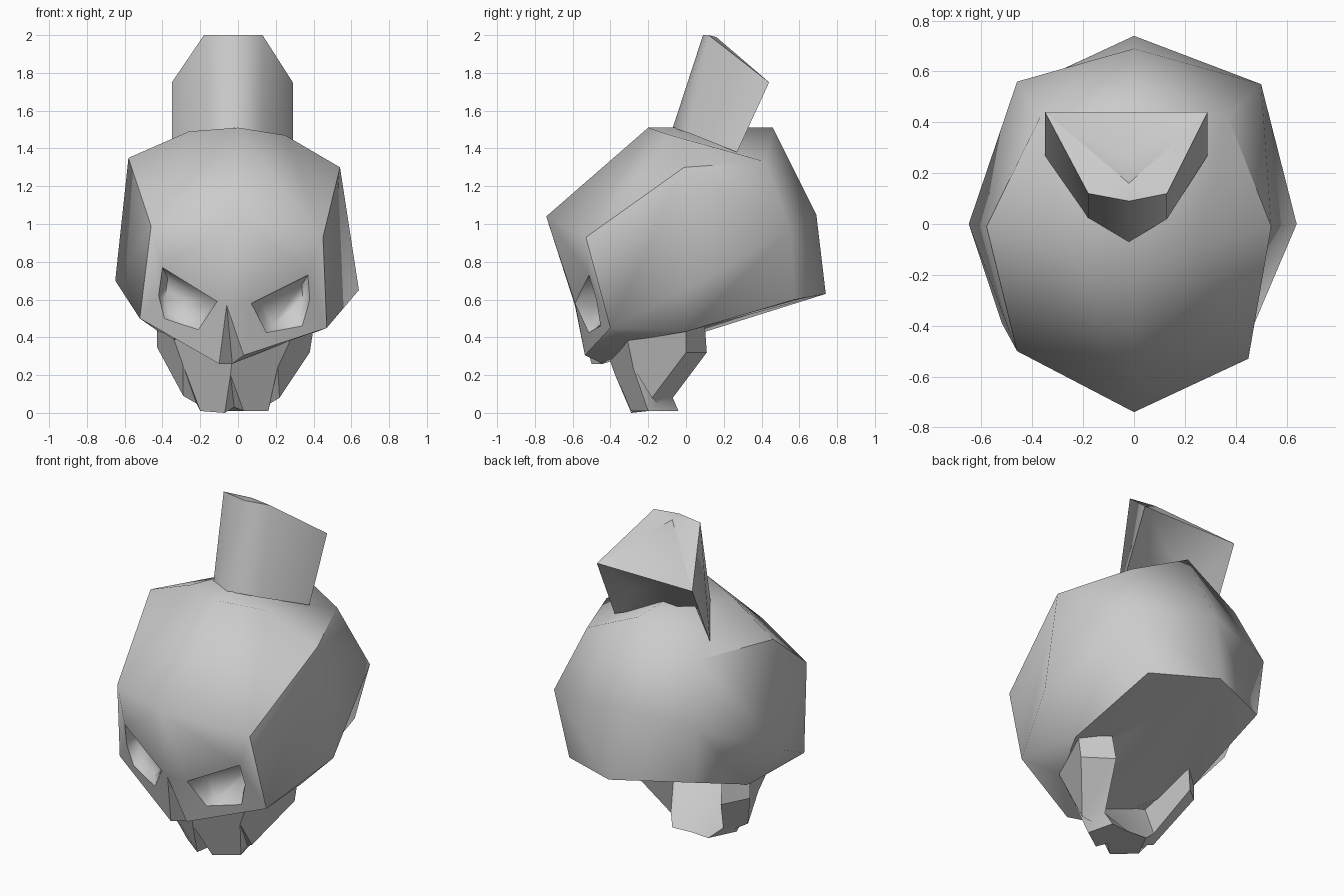
import bpy, bmesh, math

if "Cube" in bpy.data.objects:
    bpy.data.objects.remove(bpy.data.objects["Cube"])

bone = bpy.data.materials.new("bone_grey")
bone.diffuse_color = (0.6, 0.6, 0.6, 1)
bone.use_nodes = True
bone.node_tree.nodes["Principled BSDF"].inputs["Base Color"].default_value = bone.diffuse_color


def swap(n):
    """Name of the opposite-side point."""
    return n[:-1] + {"R": "L", "L": "R"}[n[-1]] if n[-1] in "RL" else n


def build(name, pts, faces, single=(), sharp=(), angle=50):
    """Build a part from named points; faces are mirrored from right to left."""
    bm = bmesh.new()
    v = {k: bm.verts.new(p) for k, p in pts.items()}
    for f in faces:
        n = f.split()
        for loop in (n, [swap(k) for k in reversed(n)]):
            bm.faces.new([v[k] for k in loop])
    for f in single:
        bm.faces.new([v[k] for k in f.split()])
    bmesh.ops.recalc_face_normals(bm, faces=bm.faces)
    for f in bm.faces:
        f.smooth = True
    for e in bm.edges:
        if len(e.link_faces) == 2 and e.calc_face_angle(0) > math.radians(angle):
            e.smooth = False
    for s in sharp:
        a, b = s.split()
        for p, q in ((a, b), (swap(a), swap(b))):
            e = bm.edges.get((v[p], v[q]))
            if e:
                e.smooth = False
    me = bpy.data.meshes.new(name)
    bm.to_mesh(me)
    bm.free()
    me.materials.append(bone)
    ob = bpy.data.objects.new(name, me)
    bpy.context.collection.objects.link(ob)
    return ob


def both(pts, **right):
    """Add right-side points and their mirrored twins."""
    for k, (x, y, z) in right.items():
        pts[k + "R"] = (x, y, z)
        pts[k + "L"] = (-x, y, z)


def face_y(x, z):
    """Depth of the face plane at a given spot."""
    mid = -0.74 + 0.274 * (1.04 - z)
    side = -0.53 + 0.27 * (0.93 - z)
    return mid + abs(x) / 0.47 * (side - mid)


# Cranium: centre line, then paired points with slight left-right differences
sk = {
    "fore": (0, -0.74, 1.04), "top": (0, -0.20, 1.51), "crown": (0, 0.46, 1.51),
    "back": (0, 0.69, 1.05), "nape": (0, 0.74, 0.63),
    "bridge": (-0.06, face_y(0.06, 0.57), 0.57), "nosepit": (-0.03, -0.44, 0.26),
}
both(sk, brow=(0.45, -0.53, 0.93), temple=(0.54, -0.01, 1.30),
     cheek=(0.47, -0.40, 0.45), wide=(0.64, 0, 0.65), rear=(0.50, 0.55, 0.97),
     base=(0.38, 0.575, 0.60), hinge=(0.42, 0.0, 0.43), cap=(0.25, -0.08, 1.47),
     hind=(0.37, 0.42, 1.33), nose=(0.03, -0.535, 0.305), under=(0.27, -0.30, 0.38))
sk.update(browL=(-0.46, -0.50, 0.99), templeL=(-0.58, -0.01, 1.35),
          cheekL=(-0.52, -0.39, 0.50), wideL=(-0.65, 0, 0.70),
          rearL=(-0.46, 0.56, 0.99), capL=(-0.26, -0.08, 1.49),
          noseL=(-0.10, -0.50, 0.26), baseL=(-0.43, 0.54, 0.65))
# Eye sockets: rim on the face plane, floor smaller, deeper and tilted upward
eyes = {"R": [(0.07, 0.58), (0.37, 0.73), (0.38, 0.60), (0.34, 0.46), (0.15, 0.425)],
        "L": [(-0.11, 0.59), (-0.40, 0.77), (-0.42, 0.62), (-0.39, 0.50), (-0.21, 0.44)]}
for s, rim in eyes.items():
    cx = sum(p[0] for p in rim) / 5
    cz = sum(p[1] for p in rim) / 5
    for i, (x, z) in enumerate(rim):
        px, pz = cx + 0.7 * (x - cx), cz + 0.7 * (z - cz)
        sk[f"rim{i}{s}"] = (x, face_y(x, z), z)
        sk[f"pit{i}{s}"] = (px, face_y(px, pz) + 0.09 + 0.5 * (pz - cz), pz)
ring = [(i, (i + 1) % 5) for i in range(5)]
sk_faces = [
    "fore browR templeR capR top", "top capR hindR crown", "capR templeR hindR",
    "templeR browR cheekR wideR", "templeR wideR rearR hindR",
    "hindR rearR back crown", "rearR baseR nape back",
    "cheekR hingeR wideR", "wideR hingeR rearR", "hingeR baseR rearR",
    "fore rim1R browR", "fore bridge rim0R rim1R", "browR rim1R rim2R rim3R cheekR",
    "cheekR rim3R rim4R noseR", "noseR rim4R rim0R bridge", "bridge nosepit noseR",
    "pit0R pit1R pit2R pit3R pit4R", "cheekR underR hingeR", "cheekR noseR underR",
    "nape baseR hingeR", "nape hingeR underR", "nape underR nosepit",
    "noseR nosepit underR",
] + [f"rim{i}R rim{j}R pit{j}R pit{i}R" for i, j in ring]
build("cranium", sk, sk_faces,
      sharp=["templeR browR", "browR cheekR", "templeR hindR", "hingeR underR",
             "hingeR baseR", "baseR nape", "cheekR noseR", "bridge noseR",
             "bridge nosepit", "noseR nosepit", "underR nosepit"]
      + [f"rim{i}R rim{j}R" for i, j in ring], angle=95)

# Jaw: two rami joined by a chin with notches between the teeth
jw = {"lip": (-0.02, -0.44, 0.38), "gap": (-0.04, -0.375, 0.20),
      "gapin": (-0.02, -0.25, 0.03), "chin": (0, -0.05, 0.01), "gum": (0, -0.2, 0.15)}
both(jw, tip=(0.24, 0.10, 0.46), out=(0.40, 0.0, 0.45), elbow=(0.38, 0.0, 0.32),
     inner=(0.22, 0.11, 0.32), low=(0.22, -0.18, 0.08), lowin=(0.15, -0.07, 0.08),
     molar=(0.16, -0.20, 0.01), heel=(0.12, -0.04, 0.01), corner=(0.28, -0.31, 0.39),
     notch=(0.21, -0.28, 0.24), notchin=(0.17, -0.15, 0.05), fang=(0.03, -0.29, 0.01))
jw.update(outL=(-0.43, 0.0, 0.45), elbowL=(-0.43, 0.0, 0.35), lowL=(-0.29, -0.18, 0.09),
          tipL=(-0.31, 0.10, 0.46), innerL=(-0.31, 0.11, 0.32),
          molarL=(-0.20, -0.20, 0.01), notchL=(-0.29, -0.28, 0.25),
          notchinL=(-0.22, -0.15, 0.05), lowinL=(-0.20, -0.07, 0.08),
          fangL=(-0.07, -0.29, 0.0), cornerL=(-0.34, -0.31, 0.39))
build("jaw", jw, [
    "outR elbowR lowR notchR cornerR", "tipR innerR elbowR outR",
    "innerR lowinR lowR elbowR", "cornerR notchR molarR fangR gap lip",
    "notchR lowR notchinR", "notchR notchinR molarR", "gap fangR gapin",
    "lowR lowinR notchinR", "lowinR heelR molarR notchinR",
    "molarR heelR chin gapin fangR", "tipR outR cornerR",
    "innerR tipR cornerR lowinR", "lowinR cornerR lip gum", "lowinR gum chin heelR",
], sharp=["cornerR notchR"], angle=35)

# Crest: a bent band leaning back, with a sunken top and a hollow rear
cr = {"foot": (-0.02, -0.07, 1.51), "peak": (-0.02, 0.09, 2.0),
      "ridge": (-0.02, 0.16, 1.99), "sink": (-0.02, 0.26, 1.82),
      "hollow": (-0.02, 0.27, 1.65), "dip": (-0.02, 0.20, 1.48)}
both(cr, foot1=(0.13, 0.02, 1.48), foot2=(0.29, 0.27, 1.38),
     peak1=(0.13, 0.12, 2.0), peak2=(0.29, 0.44, 1.75), web=(0.19, 0.24, 1.55))
cr.update(foot1L=(-0.18, 0.02, 1.48), foot2L=(-0.35, 0.27, 1.38),
          peak1L=(-0.18, 0.12, 2.0), peak2L=(-0.35, 0.44, 1.75),
          webL=(-0.23, 0.24, 1.55))
build("crest", cr, [
    "foot foot1R peak1R peak", "foot1R foot2R peak2R peak1R",
    "peak peak1R ridge", "peak1R peak2R ridge", "ridge peak2R sink",
    "hollow peak2R webR", "peak2R foot2R webR", "foot foot1R foot2R webR dip",
], ["peak2R sink peak2L", "peak2R hollow peak2L", "hollow webR webL", "webR dip webL"],
    sharp=["peak peak1R", "peak1R peak2R", "ridge peak2R", "peak2R foot2R",
           "peak2R peak2L"], angle=80)
